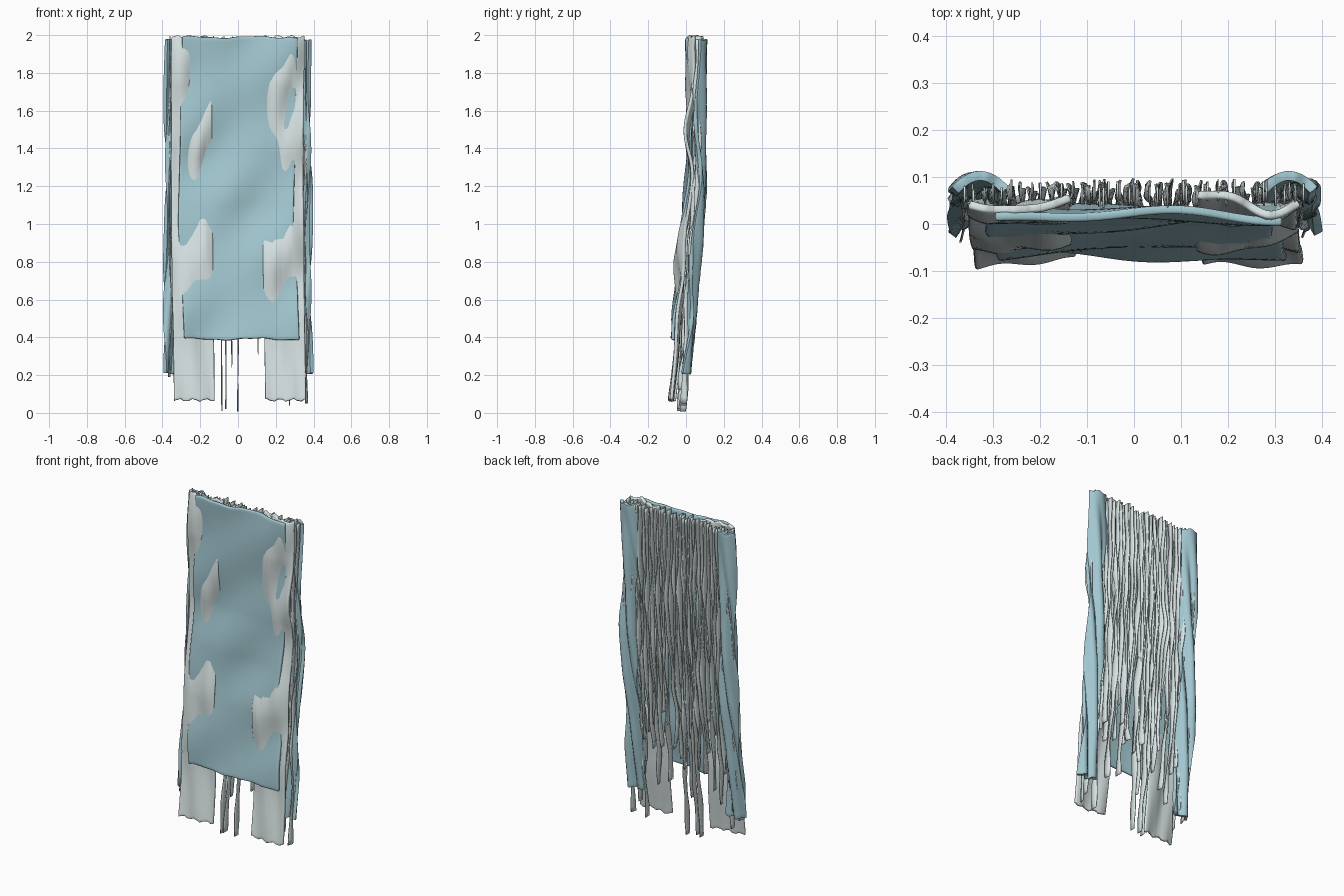
import bpy, bmesh, random
from math import sin, cos, exp, pi

if "Cube" in bpy.data.objects:
    bpy.data.objects.remove(bpy.data.objects["Cube"])

random.seed(7)


def material(name, rgb):
    m = bpy.data.materials.new(name)
    m.diffuse_color = (*rgb, 1)
    m.use_nodes = True
    m.node_tree.nodes["Principled BSDF"].inputs["Base Color"].default_value = m.diffuse_color
    return m


BLUE = material("blue_cloth", (0.36, 0.57, 0.63))
PALE = material("pale_cloth", (0.68, 0.76, 0.76))


def interp(points, z):
    # smooth drape curve through (z, y) points listed from top to bottom
    for (z0, y0), (z1, y1) in zip(points, points[1:]):
        if z >= z1:
            t = min(1, max(0, (z0 - z) / (z0 - z1)))
            t = 0.5 * t + 0.5 * t * t * (3 - 2 * t)
            return y0 + (y1 - y0) * t
    return points[-1][1]


def sheet(name, nu, nv, func, thick, mat, round_edge=True):
    # cloth grid from func(u, v), thickened and smoothed
    bm = bmesh.new()
    rows = [[bm.verts.new(func(i / nu, j / nv)) for i in range(nu + 1)]
            for j in range(nv + 1)]
    for a, b in zip(rows, rows[1:]):
        for i in range(nu):
            bm.faces.new((a[i], b[i], b[i + 1], a[i + 1]))
    me = bpy.data.meshes.new(name)
    bm.to_mesh(me)
    bm.free()
    me.materials.append(mat)
    ob = bpy.data.objects.new(name, me)
    bpy.context.collection.objects.link(ob)
    s = ob.modifiers.new("thickness", 'SOLIDIFY')
    s.thickness = thick
    s.offset = 0
    if round_edge:
        b = ob.modifiers.new("soft_edge", 'BEVEL')
        b.width = thick * 0.3
        b.segments = 2
        b.limit_method = 'ANGLE'
        b.angle_limit = 1.0
    bpy.ops.object.select_all(action='DESELECT')
    ob.select_set(True)
    bpy.context.view_layer.objects.active = ob
    bpy.ops.object.shade_smooth_by_angle(angle=0.9)
    return ob


# front panel: wide blue cloth with diagonal folds
DRAPE = [(2.0, 0.018), (1.6, 0.024), (1.35, 0.022), (1.1, 0.0),
         (0.8, -0.03), (0.38, -0.066), (0.0, -0.1)]


def front_y(x, z):
    fold = 0.008 * sin(13 * z - 10 * x + 1.2) + 0.006 * sin(7 * z - 17 * x + 2.0)
    return interp(DRAPE, z) + fold


def front(u, v):
    z = 1.99 - 1.6 * v
    shift = interp([(2.0, 0.01), (1.5, 0.0), (1.0, -0.012), (0.6, 0.012), (0.38, 0.02)], z)
    x = -0.305 + 0.61 * u + shift
    hem = 0.005 * sin(11 * u + 1) + 0.002 * sin(29 * u)
    return x, front_y(x, z), z + hem


sheet("front_panel", 36, 80, front, 0.018, BLUE)

# side panels: pale cloth that bulges through the front panel in places
# (x, z, width, height) of each bulge
BULGES = {-1: [(-0.29, 1.86, 0.07, 0.25), (-0.19, 1.46, 0.05, 0.19), (-0.22, 0.82, 0.10, 0.19)],
          1: [(0.24, 1.78, 0.06, 0.26), (0.33, 1.48, 0.08, 0.18), (0.21, 0.80, 0.10, 0.18)]}


def side_panel(sign):
    def f(u, v):
        x = sign * 0.242 + (u - 0.5) * 0.215 + 0.006 * sin(4 * v + 3 * sign) + 0.006 * v
        z = 1.992 - 1.925 * v
        y = front_y(x, max(z, 0.45)) * 0.75 + interp(DRAPE, z) * 0.25 + 0.022
        if z < 0.45:
            y += (interp(DRAPE, z) - interp(DRAPE, 0.45)) * 0.85
        for bx, bz, w, h in BULGES[sign]:
            d = ((x - bx - 0.24 * (z - bz)) / w) ** 2 + ((z - bz) / h) ** 2
            y -= 0.042 * exp(-d * 0.75)
        if z > 1.75:
            y += 0.022 * (z - 1.75) / 0.25
        y += 0.006 * sin(40 * x + 6 * z)
        return x, y, z + 0.006 * sin(19 * u + sign) + 0.002 * sin(47 * u)
    return f


sheet("left_side_panel", 22, 96, side_panel(-1), 0.018, PALE)
sheet("right_side_panel", 22, 96, side_panel(1), 0.018, PALE)

# back strips: narrow arched blue cloth along each side
STRIP = [(2.0, 0.085), (1.8, 0.08), (1.45, 0.066), (1.2, 0.072), (0.95, 0.060),
         (0.6, 0.028), (0.2, -0.005)]


def back_strip(sign):
    def f(u, v):
        z = 1.975 - 1.765 * v
        a = 2 * u - 1
        x = sign * 0.328 + 0.053 * a + 0.004 * sin(6 * z + 1) + sign * 0.008 * v
        arch = (0.030 * (1 - a * a) - 0.012) * (1 - 0.5 * v)
        ripple = 0.016 * sin(4.5 * a - 8 * z + sign) * min(1, 4 * v)
        return x, interp(STRIP, z) + arch + ripple, z + 0.005 * sin(13 * u)
    return f


sheet("left_back_strip", 16, 80, back_strip(-1), 0.02, BLUE)
sheet("right_back_strip", 16, 80, back_strip(1), 0.02, BLUE)

# strands: thin, gently twisted ribbons set edge-on behind the panels
HANG = [(2.0, 0.066), (1.6, 0.064), (1.35, 0.064), (1.1, 0.05), (0.8, 0.028),
        (0.4, 0.005), (0.0, -0.025)]


def strand(x0, end, push=0.0):
    p, q, r = (random.uniform(0, 2 * pi) for _ in range(3))
    top = random.uniform(1.97, 1.997)
    width = random.uniform(0.028, 0.04)

    def f(u, v):
        z = top - (top - end) * v
        loose = min(1, 3 * v) * (0.3 if end < 0.38 and abs(x0) < 0.15 else 1)
        x = x0 + (0.006 * sin(6 * z + p) + 0.002 * sin(17 * z + q)) * loose
        y = interp(HANG, z) + 0.008 * sin(6 * z + q) + 0.003 * sin(17 * z + r)
        y -= push * exp(-((z - 0.68) / 0.17) ** 2)
        twist = 0.3 * sin(9 * z + r) * loose
        w = width * (u - 0.5) * (1 + 0.2 * sin(23 * z + p))
        return x + w * sin(twist), y + w * cos(twist), z
    return f


ends = [(-0.085, 0.01), (-0.065, 0.02), (-0.035, 0.24), (0.0, 0.008), (0.105, 0.31),
        (0.275, 0.04), (0.36, 0.05), (0.33, 0.12), (-0.30, 0.12), (-0.36, 0.19)]
for i in range(34):
    x = -0.34 + 0.68 * i / 33 + random.uniform(-0.004, 0.004)
    low = 0.2 if abs(x) > 0.16 else 0.4
    ends.append((x, random.uniform(low, 0.78)))
for i, (x, end) in enumerate(ends):
    push = 0.05 if 0.03 < x < 0.08 else 0.0
    sheet(f"strand_{i + 1}", 2, 60, strand(x, end, push), 0.004, PALE, False)
